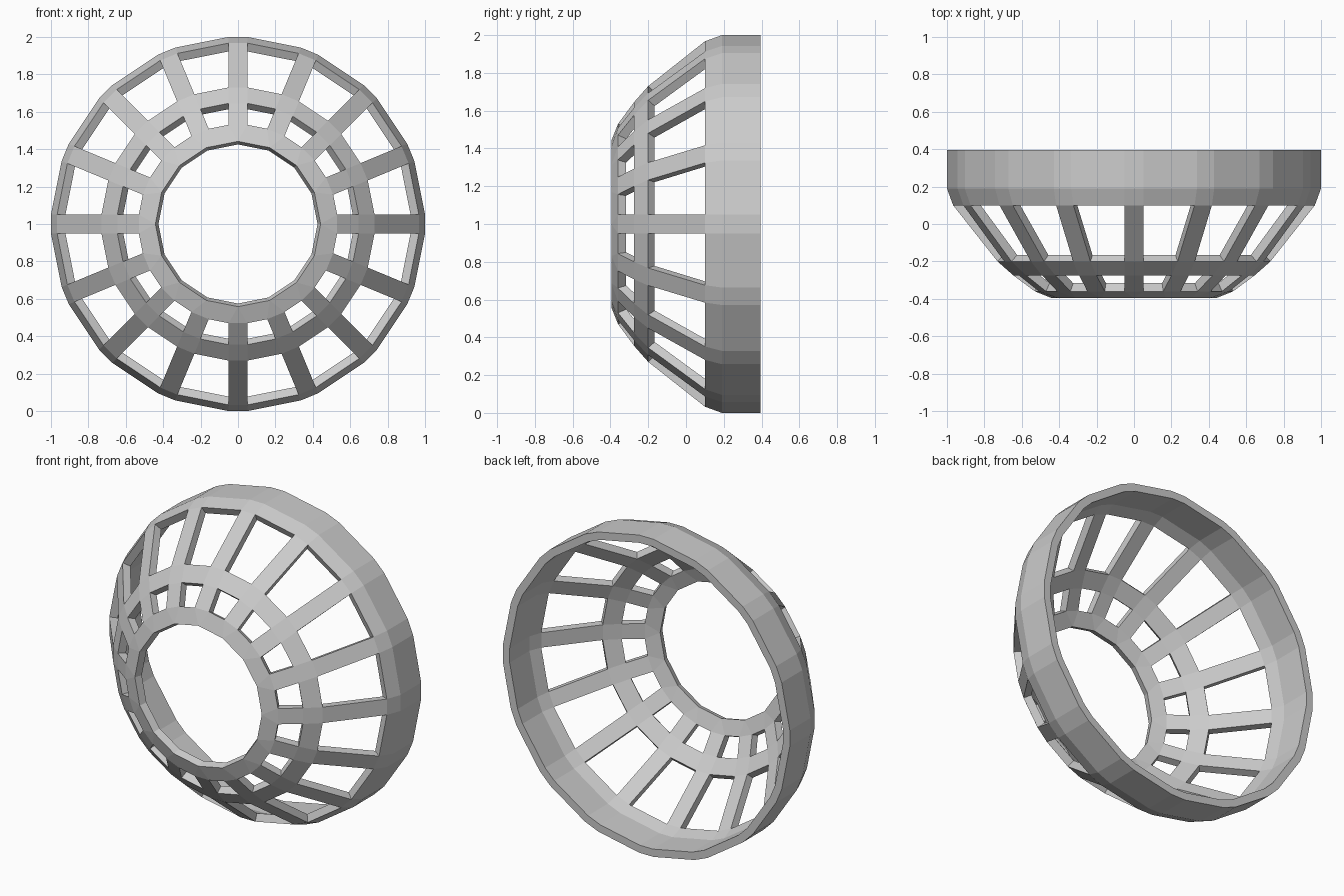
import bpy, bmesh, math

if "Cube" in bpy.data.objects:
    bpy.data.objects.remove(bpy.data.objects["Cube"])

N = 16
# Profile from front opening to back rim: (radius, y, half width of the spoke facet)
PROFILE = [(0.442, -0.395, 0.0), (0.53, -0.36, 0.05), (0.645, -0.275, 0.05),
           (0.73, -0.2, 0.05), (0.967, 0.1, 0.05), (1.0, 0.19, 0.05), (1.0, 0.395, 0.05)]
WINDOW_BANDS = {1, 3}      # profile bands left open between the spokes
THICKNESS = 0.048

bm = bmesh.new()


def ring(r, y, w):
    """Pairs of vertices, one pair per spoke (a single shared one if w is 0)."""
    pairs = []
    for i in range(N):
        a = 2 * math.pi * i / N
        c, s = math.cos(a), math.sin(a)
        pts = [bm.verts.new((r * c - t * s, y, 1 + r * s + t * c))
               for t in ((-w, w) if w else (0,))]
        pairs.append((pts[0], pts[-1]))
    return pairs


def face(*verts):
    bm.faces.new(list(dict.fromkeys(verts)))


rings = [ring(*p) for p in PROFILE]
for b, (lo, hi) in enumerate(zip(rings, rings[1:])):
    for i in range(N):
        j = (i + 1) % N
        # spoke facet
        face(lo[i][0], lo[i][1], hi[i][1], hi[i][0])
        # panel between spokes
        if b not in WINDOW_BANDS:
            face(lo[i][1], lo[j][0], hi[j][0], hi[i][1])

# Outward normals
bmesh.ops.recalc_face_normals(bm, faces=bm.faces)
bm.faces.ensure_lookup_table()
f = max(bm.faces, key=lambda q: q.calc_center_median().y)
c = f.calc_center_median()
if f.normal.x * c.x + f.normal.z * (c.z - 1) < 0:
    bmesh.ops.reverse_faces(bm, faces=bm.faces)

mesh = bpy.data.meshes.new("spoked_cage")
bm.to_mesh(mesh)
bm.free()
cage = bpy.data.objects.new("spoked_cage", mesh)
bpy.context.collection.objects.link(cage)

# Wall thickness, grown inward
sol = cage.modifiers.new("thickness", 'SOLIDIFY')
sol.thickness = THICKNESS
sol.offset = -1
sol.use_even_offset = True
